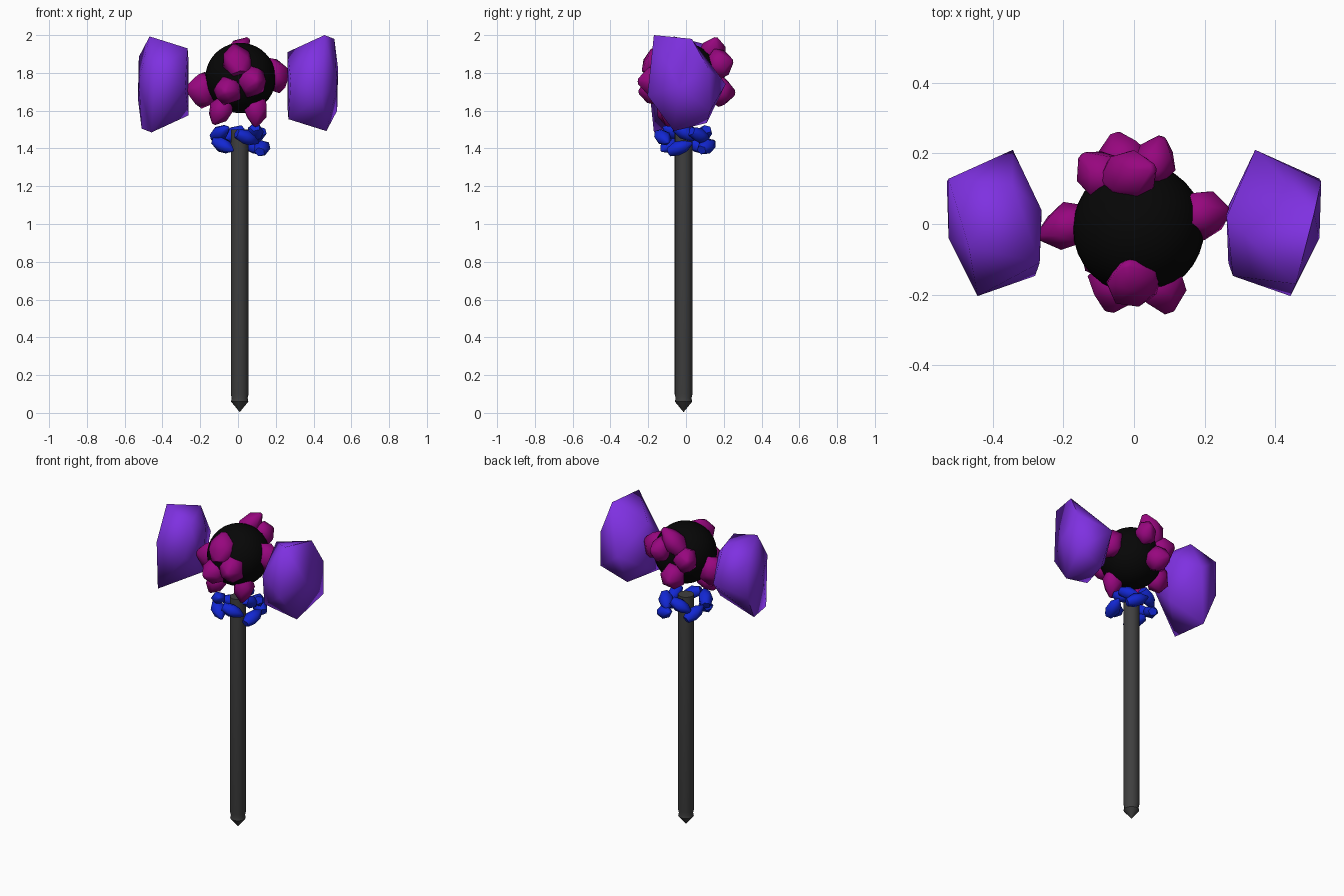
import bpy, bmesh
from math import cos, sin, tau, radians
from mathutils import Vector

if "Cube" in bpy.data.objects:
    bpy.data.objects.remove(bpy.data.objects["Cube"])


def material(name, rgb):
    m = bpy.data.materials.new(name)
    m.diffuse_color = (*rgb, 1)
    m.use_nodes = True
    m.node_tree.nodes["Principled BSDF"].inputs["Base Color"].default_value = m.diffuse_color
    return m


PURPLE = material("purple", (0.21, 0.03, 0.75))
MAGENTA = material("magenta", (0.31, 0.002, 0.21))
BLUE = material("blue", (0.006, 0.02, 0.65))
BLACK = material("black", (0.002, 0.002, 0.002))
IRON = material("iron", (0.05, 0.05, 0.05))


def finish(name, bm, mat, angle):
    bmesh.ops.recalc_face_normals(bm, faces=bm.faces)
    me = bpy.data.meshes.new(name)
    bm.to_mesh(me)
    bm.free()
    me.materials.append(mat)
    ob = bpy.data.objects.new(name, me)
    bpy.context.collection.objects.link(ob)
    bpy.ops.object.select_all(action='DESELECT')
    ob.select_set(True)
    bpy.context.view_layer.objects.active = ob
    bpy.ops.object.shade_smooth_by_angle(angle=radians(angle))
    return ob


def hull(name, points, mat, angle=60):
    bm = bmesh.new()
    for p in points:
        bm.verts.new(p)
    res = bmesh.ops.convex_hull(bm, input=bm.verts)
    junk = [g for g in res["geom_interior"] + res["geom_unused"]
            if isinstance(g, bmesh.types.BMVert)]
    bmesh.ops.delete(bm, geom=list(set(junk)), context='VERTS')
    return finish(name, bm, mat, angle)


# Faceted lump with its blunt tip pointing along axis
LUMP = [(-0.5, 0.34), (-0.12, 0.54), (0.2, 0.43), (0.5, 0.10)]


def lump(name, center, axis, size, mat):
    q = Vector(axis).to_track_quat('X', 'Z')
    pts = []
    for k, (t, r) in enumerate(LUMP):
        for i in range(5):
            a = tau * (i + 0.5 * (k % 2)) / 5
            local = Vector((t * size[0], r * cos(a) * size[1], r * sin(a) * size[2]))
            pts.append(Vector(center) + q @ local)
    hull(name, pts, mat)


# Shaft with pointed foot
bm = bmesh.new()
sides = 20
prof = [(0.001, 0.005), (0.046, 0.06), (0.042, 0.078), (0.047, 0.10), (0.047, 1.50)]
rings = [[bm.verts.new((0.009 + r * cos(tau * i / sides), -0.013 + r * sin(tau * i / sides), z))
          for i in range(sides)] for r, z in prof]
for a, b in zip(rings, rings[1:]):
    for i in range(sides):
        j = (i + 1) % sides
        bm.faces.new((a[i], a[j], b[j], b[i]))
bm.faces.new(rings[-1])
bm.faces.new(rings[0][::-1])
finish("shaft", bm, IRON, 35)

# Round core of the head
bm = bmesh.new()
bmesh.ops.create_uvsphere(bm, u_segments=32, v_segments=20, radius=0.186)
bmesh.ops.translate(bm, verts=bm.verts, vec=(0.013, -0.013, 1.773))
finish("core_ball", bm, BLACK, 60)

# Two large striking crystals, the left one turned half round the y axis
big = [(0.458, -0.17, 2.0), (0.51, 0.03, 1.98), (0.343, 0.21, 1.74), (0.443, -0.204, 1.68),
       (0.53, 0.12, 1.82), (0.525, 0.128, 1.60), (0.468, -0.064, 1.492), (0.525, -0.04, 1.73),
       (0.262, 0.02, 1.91), (0.345, 0.11, 1.535), (0.28, -0.147, 1.76),
       (0.267, -0.11, 1.555), (0.262, 0.04, 1.62)]
hull("right_crystal", big, PURPLE, 80)
hull("left_crystal", [(-x, y, 3.485 - z) for x, y, z in big], PURPLE, 80)

# Shards growing out of the core
shards = [
    ((-0.002, -0.155, 1.87), (-0.2, 0.45, 0.85), (0.18, 0.17, 0.12)),
    ((0.078, -0.18, 1.755), (0.3, -0.9, 0.0), (0.15, 0.15, 0.17)),
    ((-0.055, -0.18, 1.705), (-0.2, -1, -0.1), (0.14, 0.15, 0.15)),
    ((-0.195, -0.01, 1.71), (-1, -0.35, 0.1), (0.16, 0.13, 0.19)),
    ((0.205, 0.03, 1.79), (1, 0.1, 0.3), (0.13, 0.14, 0.19)),
    ((-0.095, -0.09, 1.595), (-0.4, -0.2, -0.8), (0.15, 0.14, 0.12)),
    ((0.095, -0.08, 1.60), (0.0, -0.2, -1), (0.17, 0.13, 0.11)),
    ((-0.005, 0.14, 1.91), (0.5, 0.15, 0.6), (0.19, 0.15, 0.12)),
    ((-0.035, 0.19, 1.70), (-0.3, 1, -0.1), (0.14, 0.15, 0.16)),
    ((0.06, 0.185, 1.85), (0.3, 1, 0.2), (0.13, 0.12, 0.16)),
    ((-0.10, 0.145, 1.81), (-0.6, 0.6, 0.2), (0.14, 0.14, 0.16)),
]
for i, (c, axis, size) in enumerate(shards):
    lump(f"shard_{i + 1}", c, axis, size, MAGENTA)

# Loose collar of small stones round the top of the shaft
stones = [(0.05, -0.12, 1.455), (-0.09, -0.07, 1.485), (-0.075, -0.09, 1.415),
          (0.13, -0.03, 1.405), (0.09, 0.0, 1.48), (0.07, 0.115, 1.415),
          (-0.03, 0.09, 1.47), (-0.09, 0.04, 1.425), (0.09, 0.075, 1.465)]
for i, (x, y, z) in enumerate(stones):
    tilt = 0.05 if i % 2 else -0.05
    lump(f"collar_stone_{i + 1}", (x, y, z), (-y, x, tilt), (0.135, 0.085, 0.075), BLUE)
